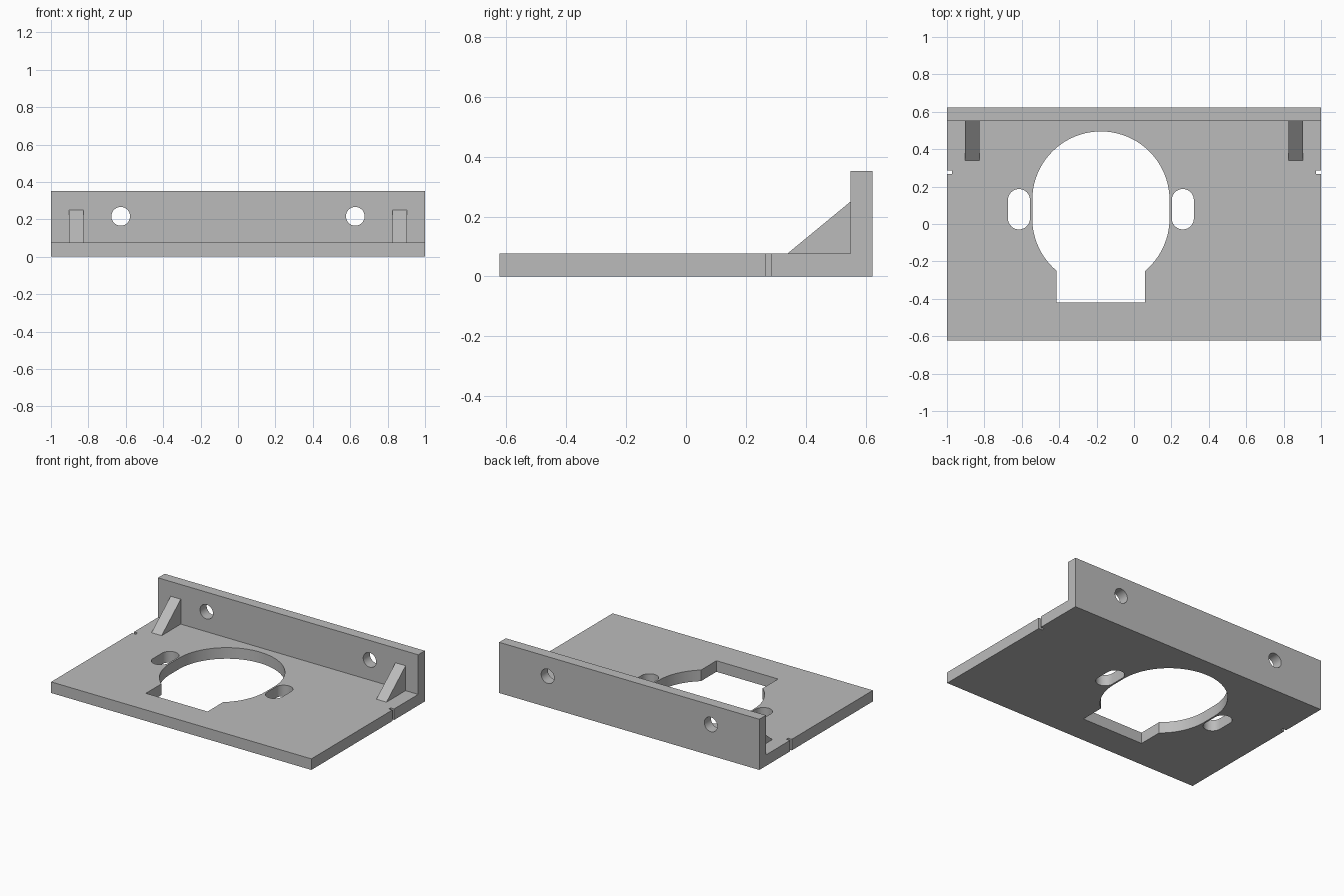
import bpy, bmesh, math
from mathutils import Vector

cube = bpy.data.objects.get("Cube")
if cube:
    bpy.data.objects.remove(cube)

grey = bpy.data.materials.new("plain grey")
grey.use_nodes = True
GREY = (0.5, 0.5, 0.5, 1)
grey.diffuse_color = GREY
grey.node_tree.nodes["Principled BSDF"].inputs["Base Color"].default_value = GREY

HALF_W, HALF_D = 1.0, 0.623
PLATE_T, WALL_H, WALL_Y = 0.077, 0.352, 0.55


def prism(name, outline, depth):
    """Extrude a closed outline of 3D points along the vector depth."""
    bm = bmesh.new()
    face = bm.faces.new([bm.verts.new(p) for p in outline])
    ext = bmesh.ops.extrude_face_region(bm, geom=[face])
    moved = [v for v in ext["geom"] if isinstance(v, bmesh.types.BMVert)]
    bmesh.ops.translate(bm, verts=moved, vec=Vector(depth))
    bmesh.ops.recalc_face_normals(bm, faces=bm.faces)
    mesh = bpy.data.meshes.new(name)
    bm.to_mesh(mesh)
    bm.free()
    mesh.materials.append(grey)
    obj = bpy.data.objects.new(name, mesh)
    bpy.context.collection.objects.link(obj)
    return obj


def arc(cx, cy, r, start, end, steps):
    angles = [start + (end - start) * i / steps for i in range(steps + 1)]
    return [(cx + r * math.cos(a), cy + r * math.sin(a)) for a in angles]


def slot(cx, y0, y1, r, steps=20):
    """Outline of a slot running along y."""
    return arc(cx, y1, r, 0, math.pi, steps) + arc(cx, y0, r, math.pi, 2 * math.pi, steps)


def box_outline(x0, x1, y0, y1):
    return [(x0, y0), (x1, y0), (x1, y1), (x0, y1)]


def plate_cutter(name, outline):
    return prism(name, [(x, y, -0.1) for x, y in outline], (0, 0, 0.3))


# L-shaped body: base plate and upright back wall
section = [(-HALF_D, 0), (HALF_D, 0), (HALF_D, WALL_H),
           (WALL_Y, WALL_H), (WALL_Y, PLATE_T), (-HALF_D, PLATE_T)]
bracket = prism("bracket_body", [(-HALF_W, y, z) for y, z in section], (2 * HALF_W, 0, 0))

# Large keyhole opening: stretched circle with a square throat at the front
MID_X, R, Y0, Y1, THROAT = -0.177, 0.367, 0.03, 0.128, 0.237
corner = math.acos(THROAT / R)
opening = (arc(MID_X, Y1, R, 0, math.pi, 40)
           + arc(MID_X, Y0, R, math.pi, math.pi + corner, 12)
           + [(MID_X - THROAT, -0.42), (MID_X + THROAT, -0.42)]
           + arc(MID_X, Y0, R, -corner, 0, 12))
cutters = [plate_cutter("opening_cutter", opening)]

for side in (-1, 1):
    # Mounting slots beside the opening
    cutters.append(plate_cutter("slot_cutter", slot(MID_X + side * 0.438, Y0, Y1, 0.059)))
    # Small notches in the plate edges
    x0, x1 = sorted((side * 0.972, side * 1.1))
    cutters.append(plate_cutter("notch_cutter", box_outline(x0, x1, 0.266, 0.286)))
    # Round screw holes through the wall
    ring = arc(side * 0.627, 0.216, 0.05, 0, 2 * math.pi, 40)[:-1]
    cutters.append(prism("hole_cutter", [(x, 0.45, z) for x, z in ring], (0, 0.3, 0)))

for cutter in cutters:
    mod = bracket.modifiers.new("cut", "BOOLEAN")
    mod.operation, mod.solver, mod.object = "DIFFERENCE", "EXACT", cutter

# Bake the cuts, then drop the cutters
bpy.context.view_layer.update()
evaluated = bracket.evaluated_get(bpy.context.evaluated_depsgraph_get())
cut_mesh = bpy.data.meshes.new_from_object(evaluated)
bracket.modifiers.clear()
bracket.data = cut_mesh
for cutter in cutters:
    bpy.data.objects.remove(cutter)

# Smooth the curved hole walls, keep every edge sharp
bpy.ops.object.select_all(action="DESELECT")
bracket.select_set(True)
bpy.context.view_layer.objects.active = bracket
bpy.ops.object.shade_smooth_by_angle(angle=math.radians(30))

# Triangular gussets joining plate and wall
for name, x in (("right_gusset", -0.903), ("left_gusset", 0.825)):
    triangle = [(0.34, PLATE_T), (WALL_Y, PLATE_T), (WALL_Y, 0.25)]
    prism(name, [(x, y, z) for y, z in triangle], (0.078, 0, 0))
